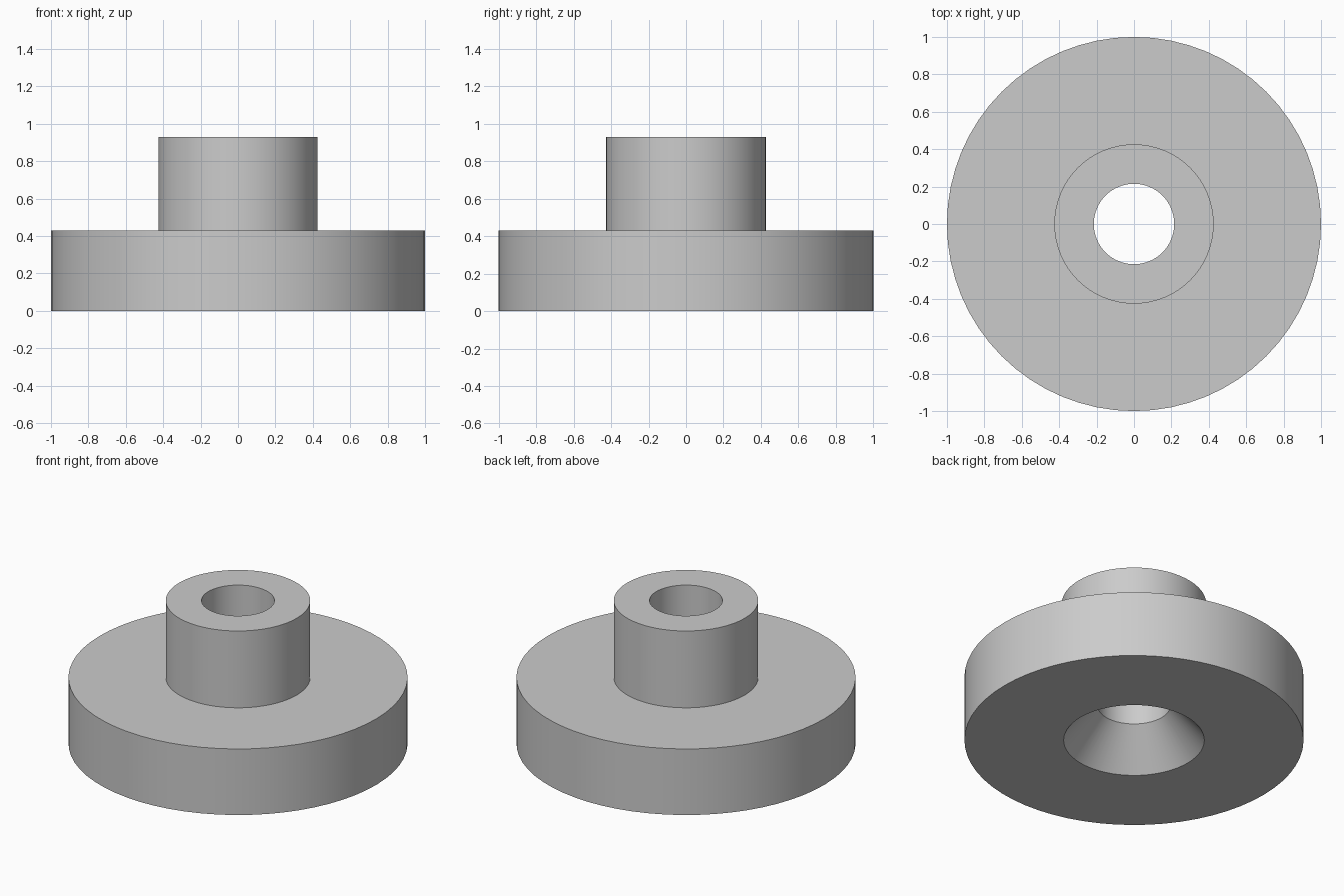
import bpy
import bmesh
from math import radians, tau
from mathutils import Matrix

if "Cube" in bpy.data.objects:
    bpy.data.objects.remove(bpy.data.objects["Cube"], do_unlink=True)

SEGMENTS = 64
FLANGE_R, HUB_R, BORE_R, SINK_R = 1.0, 0.426, 0.215, 0.415
FLANGE_TOP, HUB_TOP, SINK_DEPTH = 0.43, 0.93, 0.235

grey = bpy.data.materials.new("light grey")
grey.use_nodes = True
colour = (0.6, 0.6, 0.6, 1.0)
grey.diffuse_color = colour
grey.node_tree.nodes["Principled BSDF"].inputs["Base Color"].default_value = colour


def turned_part(name, profile):
    """Revolve a closed (radius, height) profile around the z axis."""
    bm = bmesh.new()
    rings = []
    for step in range(SEGMENTS):
        turn = Matrix.Rotation(tau * step / SEGMENTS, 3, "Z")
        rings.append([bm.verts.new(turn.col[0] * r + turn.col[2] * z) for r, z in profile])
    count = len(profile)
    for i, ring in enumerate(rings):
        following = rings[(i + 1) % SEGMENTS]
        for j in range(count):
            k = (j + 1) % count
            bm.faces.new((ring[j], following[j], following[k], ring[k]))
    bmesh.ops.recalc_face_normals(bm, faces=bm.faces)
    mesh = bpy.data.meshes.new(name)
    bm.to_mesh(mesh)
    bm.free()
    mesh.materials.append(grey)
    obj = bpy.data.objects.new(name, mesh)
    bpy.context.collection.objects.link(obj)
    bpy.ops.object.select_all(action="DESELECT")
    obj.select_set(True)
    bpy.context.view_layer.objects.active = obj
    bpy.ops.object.shade_smooth_by_angle(angle=radians(25))
    return obj


# Flange and hub in one solid, with a through bore countersunk from below
turned_part("flanged_bushing", [
    (SINK_R, 0),
    (FLANGE_R, 0),
    (FLANGE_R, FLANGE_TOP),
    (HUB_R, FLANGE_TOP),
    (HUB_R, HUB_TOP),
    (BORE_R, HUB_TOP),
    (BORE_R, SINK_DEPTH),
])
